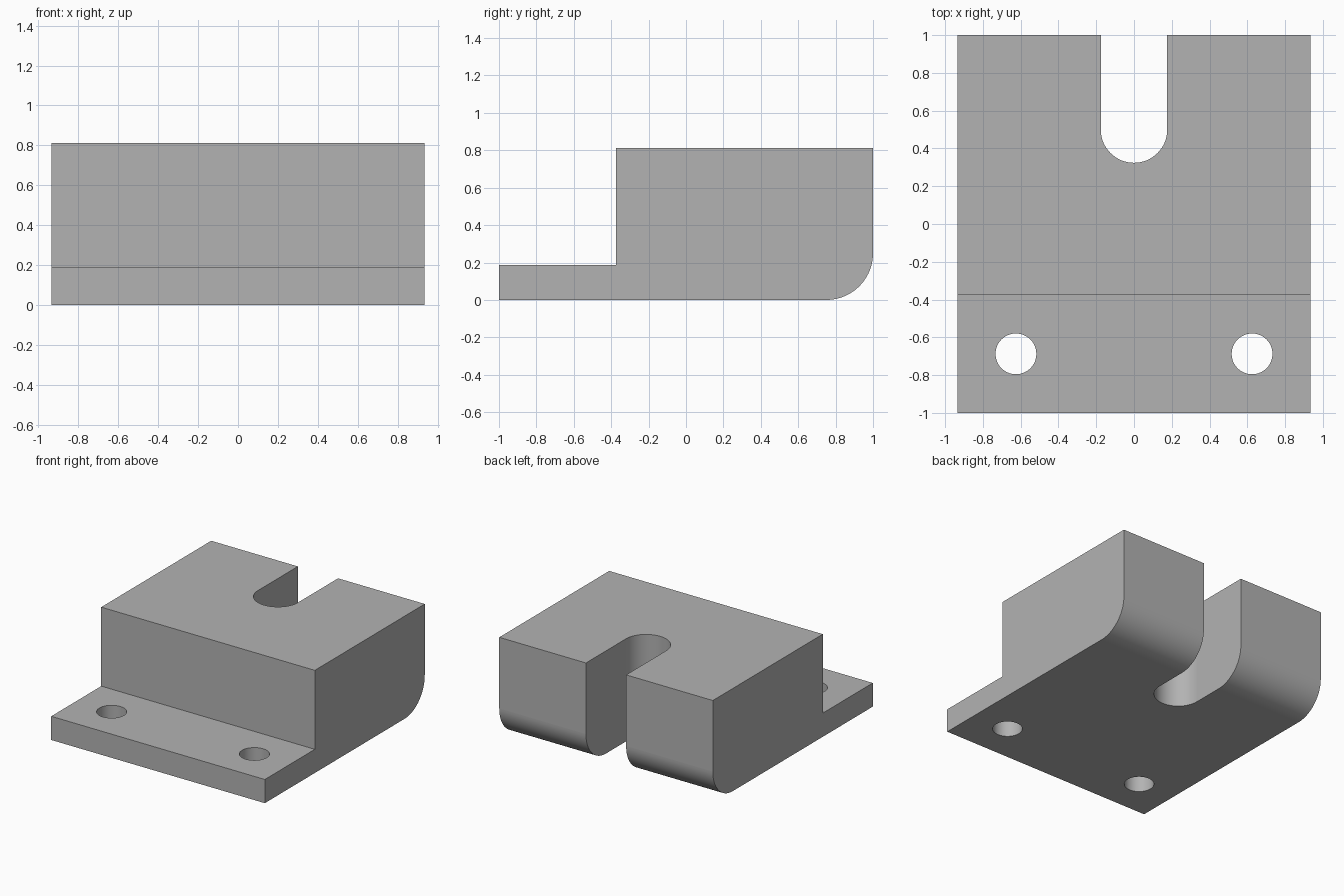
import bpy
import bmesh
from math import sin, cos, pi
from mathutils import Vector

cube = bpy.data.objects.get("Cube")
if cube:
    bpy.data.objects.remove(cube, do_unlink=True)

HALF_WIDTH, HEIGHT, FLANGE = 0.935, 0.8125, 0.1875
STEP_Y, FILLET = -0.375, 0.25
SLOT_RADIUS, SLOT_Y = 0.176, 0.5
HOLE_RADIUS, HOLE_X, HOLE_Y = 0.108, 0.625, -0.6875

grey = bpy.data.materials.new("plain grey")
grey.use_nodes = True
colour = (0.45, 0.45, 0.45, 1)
grey.diffuse_color = colour
grey.node_tree.nodes["Principled BSDF"].inputs["Base Color"].default_value = colour


def arc(cx, cy, radius, start, end, steps):
    """Points along an arc, both ends included."""
    angles = [start + (end - start) * i / steps for i in range(steps + 1)]
    return [(cx + radius * cos(a), cy + radius * sin(a)) for a in angles]


def prism(name, points, direction):
    """Extrude a closed outline of 3D points along a direction."""
    bm = bmesh.new()
    face = bm.faces.new([bm.verts.new(p) for p in points])
    extruded = bmesh.ops.extrude_face_region(bm, geom=[face])["geom"]
    verts = [v for v in extruded if isinstance(v, bmesh.types.BMVert)]
    bmesh.ops.translate(bm, verts=verts, vec=Vector(direction))
    bmesh.ops.recalc_face_normals(bm, faces=bm.faces)
    mesh = bpy.data.meshes.new(name)
    bm.to_mesh(mesh)
    bm.free()
    obj = bpy.data.objects.new(name, mesh)
    bpy.context.collection.objects.link(obj)
    mesh.materials.append(grey)
    return obj


# Stepped block with a rounded lower back edge, from its side profile
side = [(-1, 0)] + arc(1 - FILLET, FILLET, FILLET, -pi / 2, 0, 24)
side += [(1, HEIGHT), (STEP_Y, HEIGHT), (STEP_Y, FLANGE), (-1, FLANGE)]
block = prism("mounting_block", [(-HALF_WIDTH, y, z) for y, z in side],
              (2 * HALF_WIDTH, 0, 0))

# Cutters: open round-ended slot at the back, two bolt holes in the flange
slot = arc(0, SLOT_Y, SLOT_RADIUS, pi, 2 * pi, 32)
slot += [(SLOT_RADIUS, 1.2), (-SLOT_RADIUS, 1.2)]
outlines = {"slot_cutter": slot}
for label, sign in (("left", 1), ("right", -1)):
    circle = arc(sign * HOLE_X, HOLE_Y, HOLE_RADIUS, 0, 2 * pi, 48)[:-1]
    outlines[label + "_hole_cutter"] = circle

cutters = []
for name, outline in outlines.items():
    cutter = prism(name, [(x, y, -0.2) for x, y in outline], (0, 0, HEIGHT + 0.4))
    cutter.hide_render = True
    cutters.append(cutter)
    cut = block.modifiers.new(name, 'BOOLEAN')
    cut.operation = 'DIFFERENCE'
    cut.solver = 'EXACT'
    cut.object = cutter

# Apply the cuts and remove the cutters
bpy.context.view_layer.update()
evaluated = block.evaluated_get(bpy.context.evaluated_depsgraph_get())
result = bpy.data.meshes.new_from_object(evaluated)
block.modifiers.clear()
block.data = result
result.name = "mounting_block"
for cutter in cutters:
    bpy.data.objects.remove(cutter, do_unlink=True)

# Smooth the curved walls, keep the flat planes crisp
for face in result.polygons:
    face.use_smooth = max(abs(c) for c in face.normal) < 0.9999
